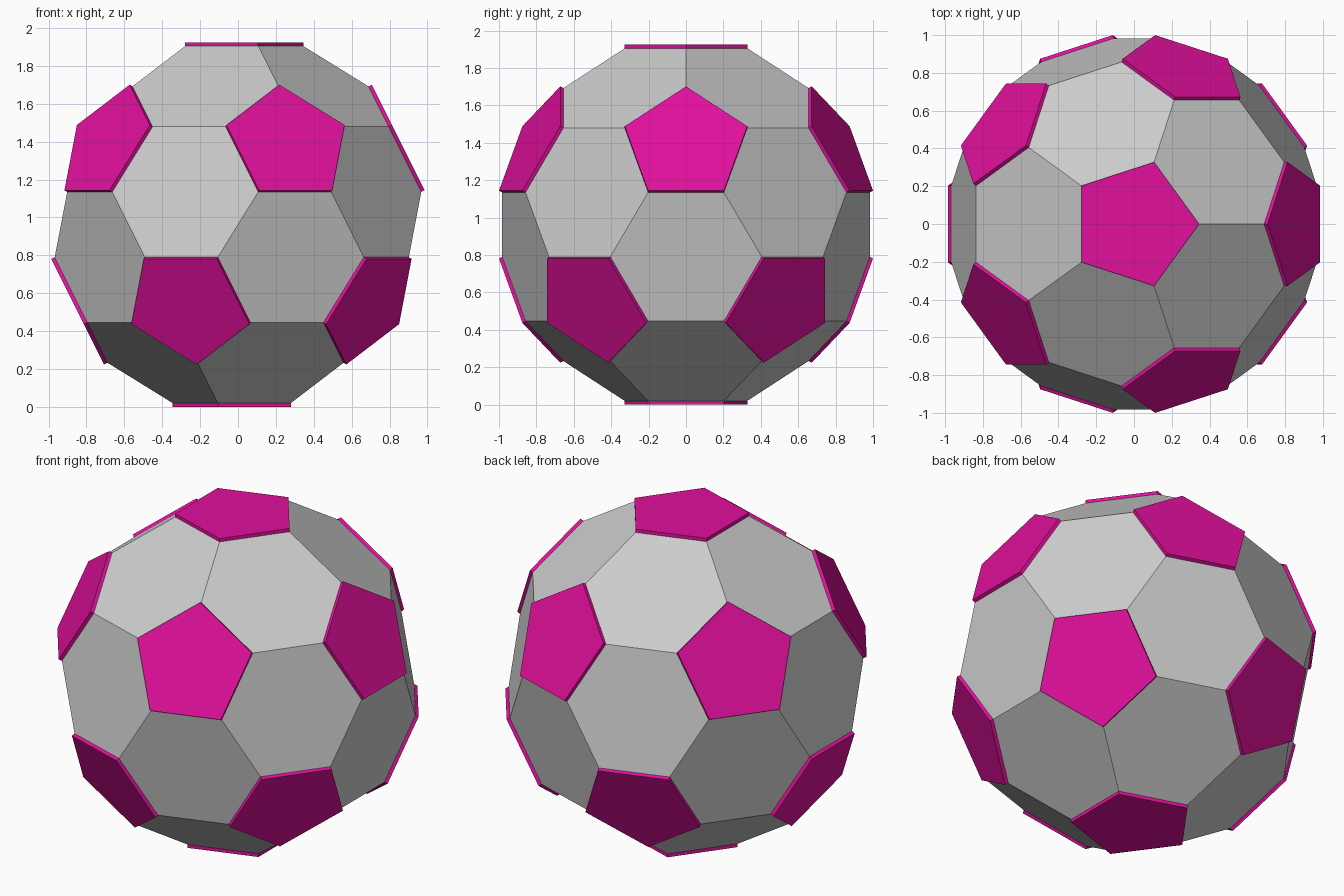
import bpy, bmesh
from math import sin, cos, atan, radians
from mathutils import Vector

if "Cube" in bpy.data.objects:
    bpy.data.objects.remove(bpy.data.objects["Cube"])

EDGE = 0.405      # edge length of every panel
RAISE = 0.02      # height of the raised pentagons
CENTRE_Z = 2.327 * EDGE + RAISE

# Twelve pentagon directions: poles plus two staggered rings
lat = atan(0.5)
axes = [Vector((0, 0, 1)), Vector((0, 0, -1))]
for ring, start in ((1, 0), (-1, 36)):
    for k in range(5):
        a = radians(start + 72 * k)
        axes.append(Vector((cos(lat) * cos(a), cos(lat) * sin(a), ring * sin(lat))))

# Panel corners lie one third of the way between neighbouring directions
scale = EDGE / (axes[0] - axes[2]).length
corners = [(2 * n + m) * scale for n in axes for m in axes
           if n != m and n.dot(m) > 0.3]


def add_object(name, bm):
    bmesh.ops.recalc_face_normals(bm, faces=bm.faces[:])
    mesh = bpy.data.meshes.new(name)
    bm.to_mesh(mesh)
    bm.free()
    ob = bpy.data.objects.new(name, mesh)
    ob.location.z = CENTRE_Z
    bpy.context.collection.objects.link(ob)
    return ob


# Ball body: hull of the corners with flat hexagons and pentagons
body = bmesh.new()
for c in corners:
    body.verts.new(c)
bmesh.ops.convex_hull(body, input=body.verts[:])
bmesh.ops.dissolve_limit(body, angle_limit=radians(2),
                         verts=body.verts[:], edges=body.edges[:])

# Raised pentagon panels: straight prisms on each pentagon
panels = bmesh.new()
for f in body.faces:
    if len(f.verts) == 5:
        n = f.calc_center_median().normalized()
        low = [panels.verts.new(v.co) for v in f.verts]
        high = [panels.verts.new(v.co + n * RAISE) for v in f.verts]
        panels.faces.new(low)
        panels.faces.new(high)
        for i in range(5):
            j = (i + 1) % 5
            panels.faces.new((low[i], low[j], high[j], high[i]))

add_object("ball_body", body)
pentagons = add_object("pentagon_panels", panels)

# Magenta panel colour
mat = bpy.data.materials.new("magenta")
mat.diffuse_color = (0.75, 0.005, 0.33, 1)
mat.use_nodes = True
mat.node_tree.nodes["Principled BSDF"].inputs["Base Color"].default_value = mat.diffuse_color
pentagons.data.materials.append(mat)
